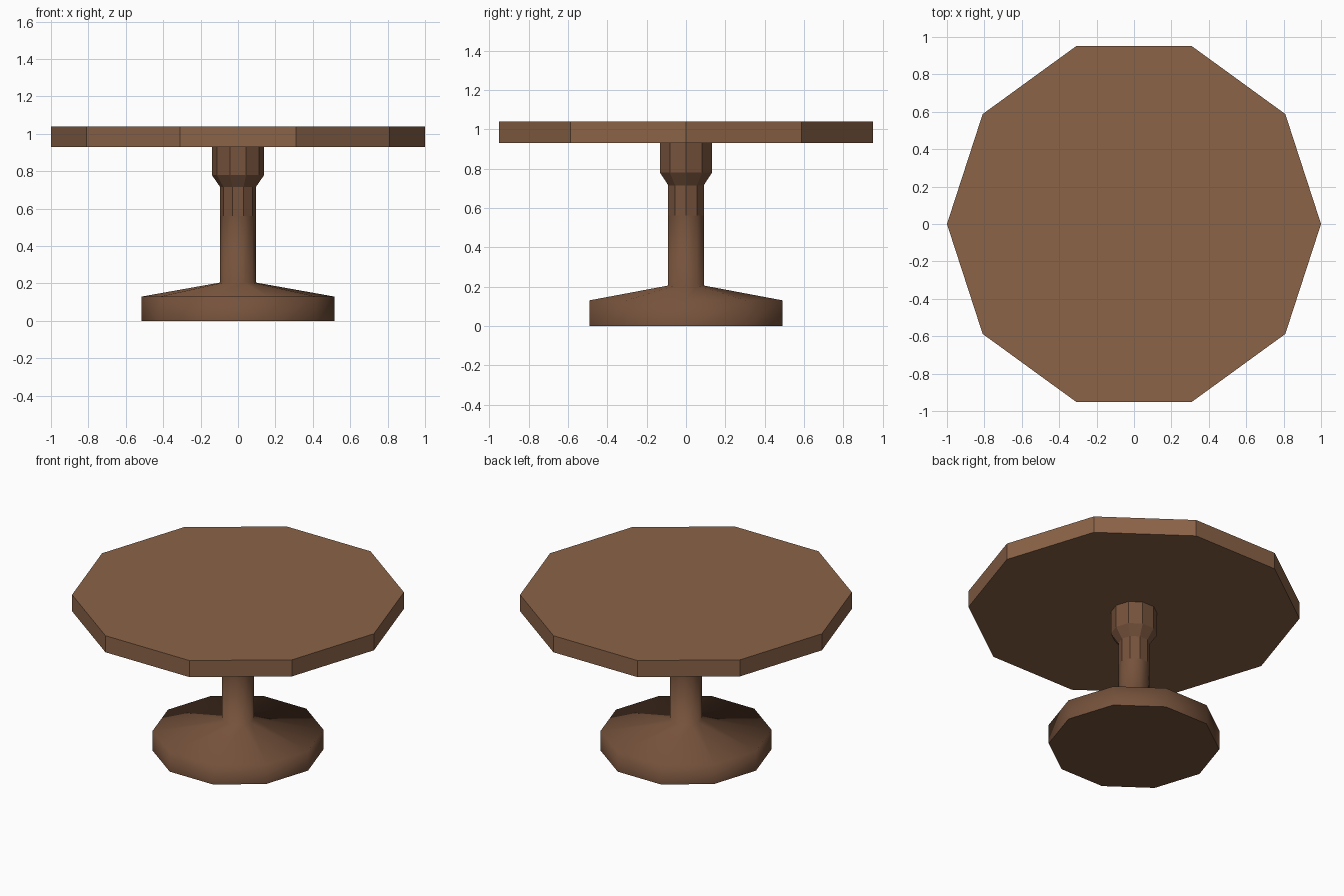
import bpy, bmesh
from math import pi, cos, sin

if "Cube" in bpy.data.objects:
    bpy.data.objects.remove(bpy.data.objects["Cube"])

SIDES = 10


def material(name, rgb):
    m = bpy.data.materials.new(name)
    m.diffuse_color = (*rgb, 1)
    m.use_nodes = True
    m.node_tree.nodes["Principled BSDF"].inputs["Base Color"].default_value = m.diffuse_color
    return m


def lathe(name, profile, mat, smooth_below=0.0):
    """Ten-sided closed solid from (radius, z) points, listed bottom to top."""
    bm = bmesh.new()
    rings = [[bm.verts.new((r * cos(2 * pi * i / SIDES), r * sin(2 * pi * i / SIDES), z))
              for i in range(SIDES)] for r, z in profile]
    for (lo, hi), (_, z) in zip(zip(rings, rings[1:]), profile[1:]):
        for i in range(SIDES):
            j = (i + 1) % SIDES
            f = bm.faces.new((lo[i], lo[j], hi[j], hi[i]))
            f.smooth = z <= smooth_below
    caps = [bm.faces.new(rings[0][::-1]), bm.faces.new(rings[-1])]
    for cap in caps:
        for e in cap.edges:
            e.smooth = False
    mesh = bpy.data.meshes.new(name)
    bm.to_mesh(mesh)
    bm.free()
    mesh.materials.append(mat)
    ob = bpy.data.objects.new(name, mesh)
    bpy.context.collection.objects.link(ob)
    return ob


top_wood = material("top_wood", (0.26, 0.125, 0.064))
leg_wood = material("leg_wood", (0.18, 0.085, 0.045))

# Flat decagonal slab
lathe("table_top", [(1.0, 0.93), (1.0, 1.04)], top_wood)

# Foot, column and flared head; softly shaded below, faceted above
lathe("pedestal", [(0.515, 0), (0.515, 0.13), (0.095, 0.205), (0.095, 0.56),
                   (0.095, 0.715), (0.14, 0.78), (0.14, 0.93)], leg_wood, smooth_below=0.57)
